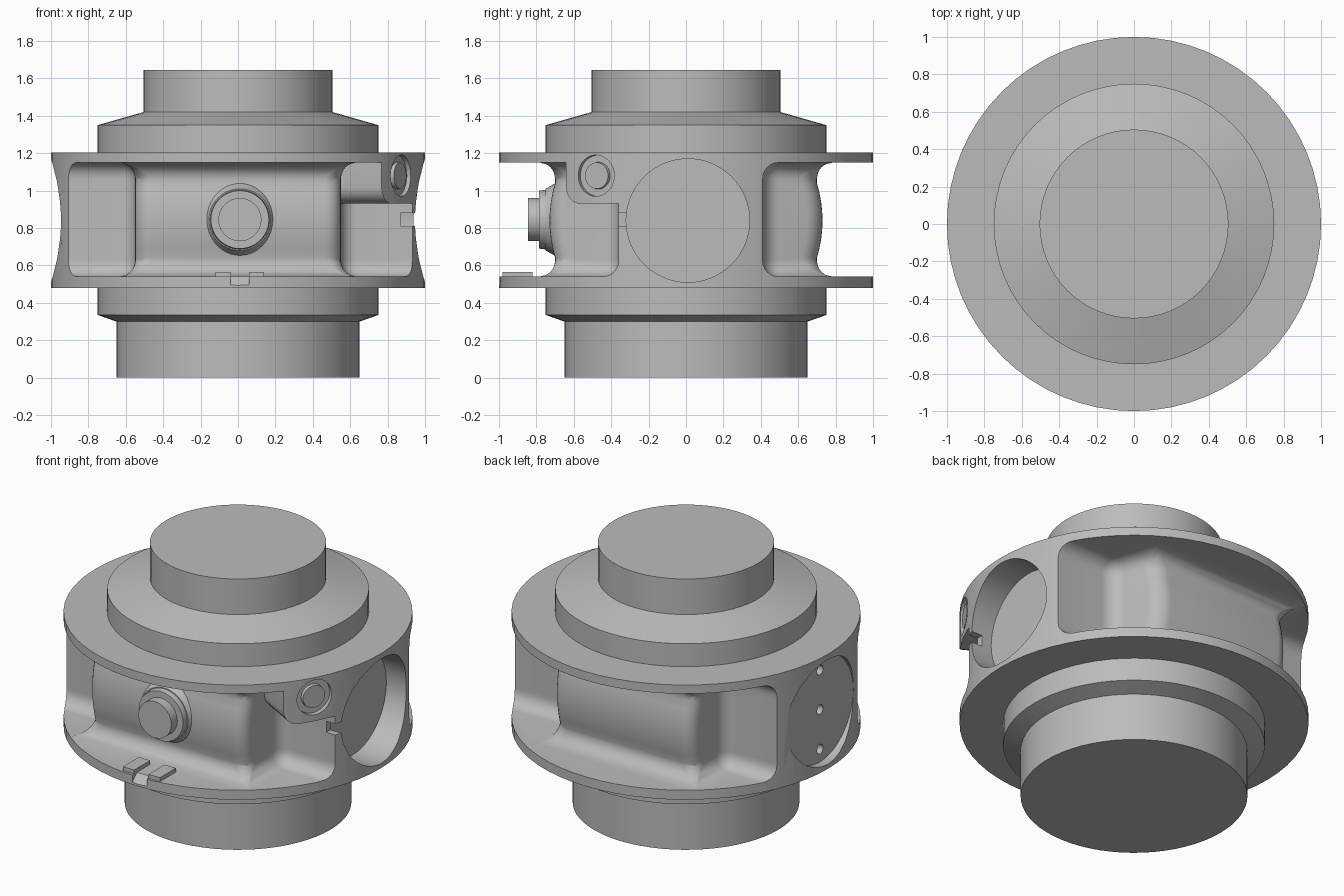
import bpy, bmesh, math
from mathutils import Matrix, Vector

if "Cube" in bpy.data.objects:
    bpy.data.objects.remove(bpy.data.objects["Cube"])

metal = bpy.data.materials.new("plain grey metal")
metal.use_nodes = True
metal.diffuse_color = (0.5, 0.5, 0.5, 1)
metal.node_tree.nodes["Principled BSDF"].inputs["Base Color"].default_value = (0.5, 0.5, 0.5, 1)

MID = 0.84                      # height of the bore axis
LOW, HIGH = 0.54, 1.15          # pocket floor and ceiling
AXIS_X = Matrix.Rotation(math.pi / 2, 4, 'Y')
AXIS_Y = Matrix.Rotation(math.pi / 2, 4, 'X')


def finish(bm, name):
    bmesh.ops.recalc_face_normals(bm, faces=bm.faces)
    mesh = bpy.data.meshes.new(name)
    bm.to_mesh(mesh)
    bm.free()
    mesh.materials.append(metal)
    ob = bpy.data.objects.new(name, mesh)
    bpy.context.collection.objects.link(ob)
    return ob


def cylinder(name, r, depth, matrix, r_top=None, sides=64):
    bm = bmesh.new()
    bmesh.ops.create_cone(bm, cap_ends=True, segments=sides, radius1=r,
                          radius2=r if r_top is None else r_top, depth=depth, matrix=matrix)
    return finish(bm, name)


def box(name, size, matrix, bevel=0):
    bm = bmesh.new()
    bmesh.ops.create_cube(bm, size=1, matrix=matrix @ Matrix.Diagonal((*size, 1)))
    if bevel:
        bmesh.ops.bevel(bm, geom=bm.edges[:], offset=bevel, segments=6, profile=0.5, affect='EDGES')
    return finish(bm, name)


def lathe(name, profile, sides=64):
    bm = bmesh.new()
    rings = []
    for r, z in profile:
        rings.append([bm.verts.new((r * math.cos(a), r * math.sin(a), z))
                      for a in (i * math.tau / sides for i in range(sides))])
    for a, b in zip(rings, rings[1:]):
        for i in range(sides):
            j = (i + 1) % sides
            bm.faces.new((a[i], a[j], b[j], b[i]))
    bm.faces.new(rings[0])
    bm.faces.new(rings[-1])
    return finish(bm, name)


def combine(target, tool, op='DIFFERENCE'):
    mod = target.modifiers.new(op.title(), 'BOOLEAN')
    mod.operation, mod.object, mod.solver = op, tool, 'EXACT'
    bpy.context.view_layer.update()
    deps = bpy.context.evaluated_depsgraph_get()
    mesh = bpy.data.meshes.new_from_object(target.evaluated_get(deps))
    target.modifiers.clear()
    target.data = mesh
    bpy.data.objects.remove(tool)


def pocket(name, inner, side):
    """Filleted pocket between the flanges, wrapped round the central block."""
    bm = bmesh.new()
    outline = inner + [(1.3, side * 1.3), (-1.3, side * 1.3)]
    face = bm.faces.new([bm.verts.new((x, y, LOW)) for x, y in outline])
    ext = bmesh.ops.extrude_face_region(bm, geom=[face])
    for v in ext["geom"]:
        if isinstance(v, bmesh.types.BMVert):
            v.co.z = HIGH
    bmesh.ops.recalc_face_normals(bm, faces=bm.faces)
    bmesh.ops.bevel(bm, geom=bm.edges[:], offset=0.085, segments=6, profile=0.5, affect='EDGES')
    # gently barrelled block wall
    half = 0.2
    for k in range(-4, 5):
        bmesh.ops.bisect_plane(bm, geom=bm.verts[:] + bm.edges[:] + bm.faces[:],
                               plane_co=(0, 0, MID + k * half / 4), plane_no=(0, 0, 1))
    for v in bm.verts:
        t = (v.co.z - MID) / half
        if abs(t) < 1 and abs(v.co.x) < 0.7 and 0.6 < abs(v.co.y) < 1:
            v.co.y += side * 0.03 * (1 - t * t)
    return finish(bm, name)


def radial(angle, r, z):
    """Frame whose local z axis points outward from the main axis."""
    turn = Matrix.Rotation(angle, 4, 'Z')
    return Matrix.Translation(turn @ Vector((r, 0, z))) @ turn @ AXIS_X


# Turned body with both flanges
body = lathe("housing_body", [(0.65, 0), (0.65, 0.3), (0.75, 0.335), (0.75, 0.48), (1, 0.48),
                              (1, 1.205), (0.75, 1.205), (0.75, 1.35), (0.505, 1.42), (0.505, 1.645)])

# Front and back pockets, the front one leaving a pad for the side port
port_angle = math.atan2(-0.48, 0.87)
front = pocket("front_pocket", [(-1.3, -0.42), (-0.55, -0.42), (-0.55, -0.70),
                                (0.55, -0.70), (0.55, -0.36), (1.3, -0.36)], -1)
turn = Matrix.Rotation(port_angle, 4, 'Z')
combine(front, box("pad", (1.0, 0.6, 0.5),
                   turn @ Matrix.Translation((0.85, 0.11, 1.18)), 0.09))
combine(body, front)
combine(body, pocket("back_pocket", [(-1.3, 0.40), (-0.55, 0.40), (-0.55, 0.70),
                                     (0.42, 0.70), (0.5, 0.41), (1.3, 0.41)], 1))

# Side bores: deep on the left, shallow with three holes on the right
for name, x0, x1 in (("left_bore", 0.8, 1.2), ("right_bore", -1.2, -0.945)):
    place = Matrix.Translation(((x0 + x1) / 2, 0.01, MID)) @ AXIS_X
    combine(body, cylinder(name, 0.33, x1 - x0, place))
for k in (-1, 0, 1):
    place = Matrix.Translation((-0.95, 0.01, MID + 0.25 * k)) @ AXIS_X
    combine(body, cylinder("plate_hole", 0.03, 0.12, place, sides=24))

# Side port recess, edge slot and rim notch
combine(body, cylinder("port_recess", 0.11, 0.1, radial(port_angle, 1.02, 1.08)))
combine(body, box("edge_slot", (0.16, 0.1, 0.07), Matrix.Translation((0.95, -0.36, 0.845))))
combine(body, box("rim_notch", (0.1, 0.08, 0.08),
                  Matrix.Translation((0.01, -1.0, 0.55)) @ Matrix.Rotation(math.pi / 4, 4, 'X')))
parts = [body]

# Plug in the side port
parts.append(cylinder("side_port_plug", 0.075, 0.04, radial(port_angle, 0.97, 1.08), 0.07, 40))

# Front boss, its flared root and its plug
for name, r, r_top, y0, y1 in (("front_boss_root", 0.205, 0.165, -0.68, -0.75),
                               ("front_boss", 0.165, 0.155, -0.70, -0.785),
                               ("front_plug", 0.115, 0.115, -0.75, -0.845)):
    place = Matrix.Translation((0.01, (y0 + y1) / 2, 0.845)) @ AXIS_Y
    parts.append(cylinder(name, r, abs(y1 - y0), place, r_top, 48))

# Raised pads flanking the rim notch
for side in (-1, 1):
    parts.append(box("rim_pad", (0.08, 0.16, 0.03),
                     Matrix.Translation((0.01 + side * 0.09, -0.90, 0.55))))

bpy.ops.object.select_all(action='DESELECT')
for ob in parts:
    ob.select_set(True)
bpy.context.view_layer.objects.active = body
bpy.ops.object.shade_smooth_by_angle(angle=math.radians(30))
